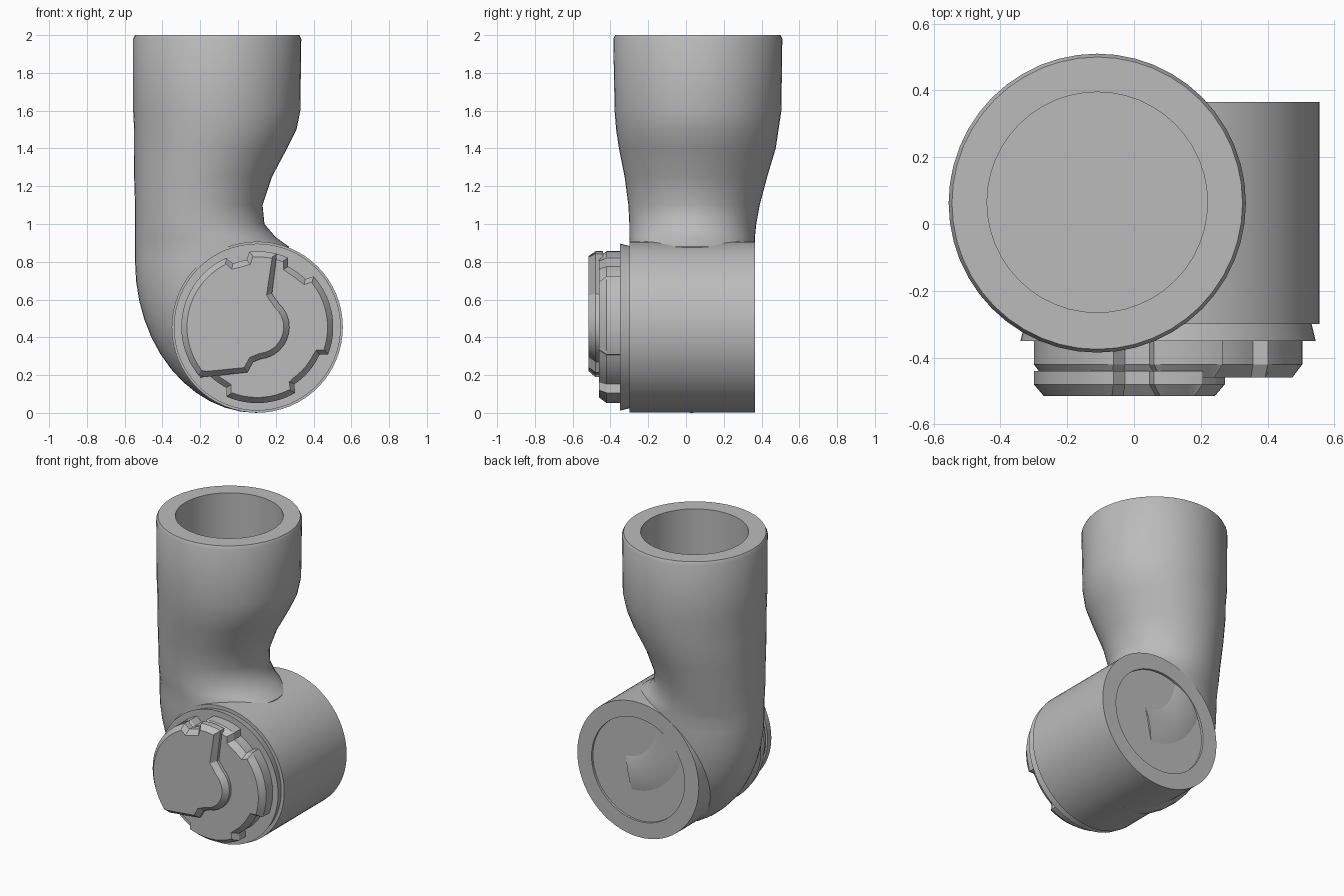
import bpy, bmesh
from math import sin, cos, radians, pi
from mathutils import Vector

if "Cube" in bpy.data.objects:
    bpy.data.objects.remove(bpy.data.objects["Cube"])

GREY = (0.5, 0.5, 0.5, 1)
mat = bpy.data.materials.new("plain grey")
mat.use_nodes = True
mat.diffuse_color = GREY
mat.node_tree.nodes["Principled BSDF"].inputs["Base Color"].default_value = GREY

AXIS_X, AXIS_Z = 0.102, 0.454


def finish(name, bm, angle=30):
    bmesh.ops.remove_doubles(bm, verts=bm.verts, dist=1e-4)
    bmesh.ops.recalc_face_normals(bm, faces=bm.faces)
    mesh = bpy.data.meshes.new(name)
    bm.to_mesh(mesh)
    bm.free()
    mesh.materials.append(mat)
    obj = bpy.data.objects.new(name, mesh)
    bpy.context.collection.objects.link(obj)
    bpy.ops.object.select_all(action="DESELECT")
    obj.select_set(True)
    bpy.context.view_layer.objects.active = obj
    bpy.ops.object.shade_smooth_by_angle(angle=radians(angle))
    return obj


def loft(bm, rings, caps=True):
    """Join rings of equal point count with quads, closing both ends."""
    loops = [[bm.verts.new(p) for p in ring] for ring in rings]
    n = len(loops[0])
    for a, b in zip(loops, loops[1:]):
        for i in range(n):
            j = (i + 1) % n
            bm.faces.new((a[i], a[j], b[j], b[i]))
    if caps:
        bm.faces.new(loops[0])
        bm.faces.new(loops[-1])


def section(outer, inner, front, back, n=48):
    """Elliptical ring spanning two points in the xz plane and a y range."""
    a, b = Vector((outer[0], 0, outer[1])), Vector((inner[0], 0, inner[1]))
    mid, half = (a + b) / 2, (b - a) / 2
    mid.y = (front + back) / 2
    side = Vector((0, (back - front) / 2, 0))
    return [mid + half * cos(2 * pi * i / n) + side * sin(2 * pi * i / n)
            for i in range(n)]


# Elbow tube: socket, upright rows (z, left, right, front, back), then the bend
rows = [
    (1.5, -0.44, 0.22, -0.265, 0.395),
    (2.0, -0.44, 0.22, -0.265, 0.395),
    (2.0, -0.545, 0.325, -0.375, 0.50),
    (1.98, -0.555, 0.335, -0.385, 0.51),
    (1.6, -0.555, 0.33, -0.378, 0.505),
    (1.5, -0.55, 0.31, -0.37, 0.49),
    (1.4, -0.55, 0.26, -0.355, 0.475),
    (1.25, -0.55, 0.18, -0.325, 0.43),
    (1.1, -0.545, 0.13, -0.305, 0.39),
    (1.0, -0.545, 0.14, -0.30, 0.372),
    (0.93, -0.545, 0.20, -0.30, 0.365),
    (0.88, -0.545, 0.27, -0.30, 0.365),
]
rings = [section((l, z), (r, z), f, b) for z, l, r, f, b in rows]
for i in range(13):
    t = radians(7.5 * i)
    outer = (0.1 - 0.645 * cos(t), 0.8 - 0.8 * sin(t))
    rings.append(section(outer, (0.26, 0.82), -0.30, 0.362))
bm = bmesh.new()
loft(bm, rings)
finish("elbow_tube", bm, 40)

# Cross barrel with front flange and shallow rear recess (radius, y)
profile = [(0.3, -0.35), (0.442, -0.35), (0.43, -0.30), (0.453, -0.30),
           (0.453, 0.365), (0.347, 0.365), (0.347, 0.35)]
bm = bmesh.new()
loft(bm, [[(AXIS_X + r * cos(pi * i / 32), y, AXIS_Z + r * sin(pi * i / 32))
           for i in range(64)] for r, y in profile])
finish("cross_barrel", bm)

# Lugs around the cap rim, as angle ranges in degrees
LUGS = [(-22, 43), (64, 98), (112, 222), (245, 302)]


def rim(deg):
    """Point on the cap outline, stepping inward between the lugs."""
    inside = any(a <= d <= b for a, b in LUGS for d in (deg, deg - 360))
    r = 0.402 if inside else 0.36
    return (AXIS_X + r * cos(radians(deg)), AXIS_Z + r * sin(radians(deg)))


def chamfered_plate(name, outline, back, shoulder, front, inset):
    bm = bmesh.new()
    loft(bm, [[(x, y, z) for x, z in outline] for y in (back, shoulder)])
    bmesh.ops.recalc_face_normals(bm, faces=bm.faces)
    face = min(bm.faces, key=lambda f: f.calc_center_median().y)
    bmesh.ops.inset_region(bm, faces=[face], thickness=inset,
                           use_even_offset=False)
    for v in face.verts:
        v.co.y = front
    return finish(name, bm)


chamfered_plate("cap", [rim(d) for d in range(0, 360, 3)],
                -0.34, -0.42, -0.46, 0.03)

# Raised plate: rim arc closed by a line bending around a central hub
hub = [(AXIS_X + 0.17 * cos(radians(d)), AXIS_Z + 0.17 * sin(radians(d)))
       for d in range(-84, 49, 12)]
outline = [rim(d) for d in range(75, 222, 3)]
outline += [(-0.17, 0.19), (0.05, 0.215), (0.08, 0.27)] + hub
outline += [(0.18, 0.63)]
chamfered_plate("raised_plate", outline, -0.44, -0.48, -0.515, 0.03)
